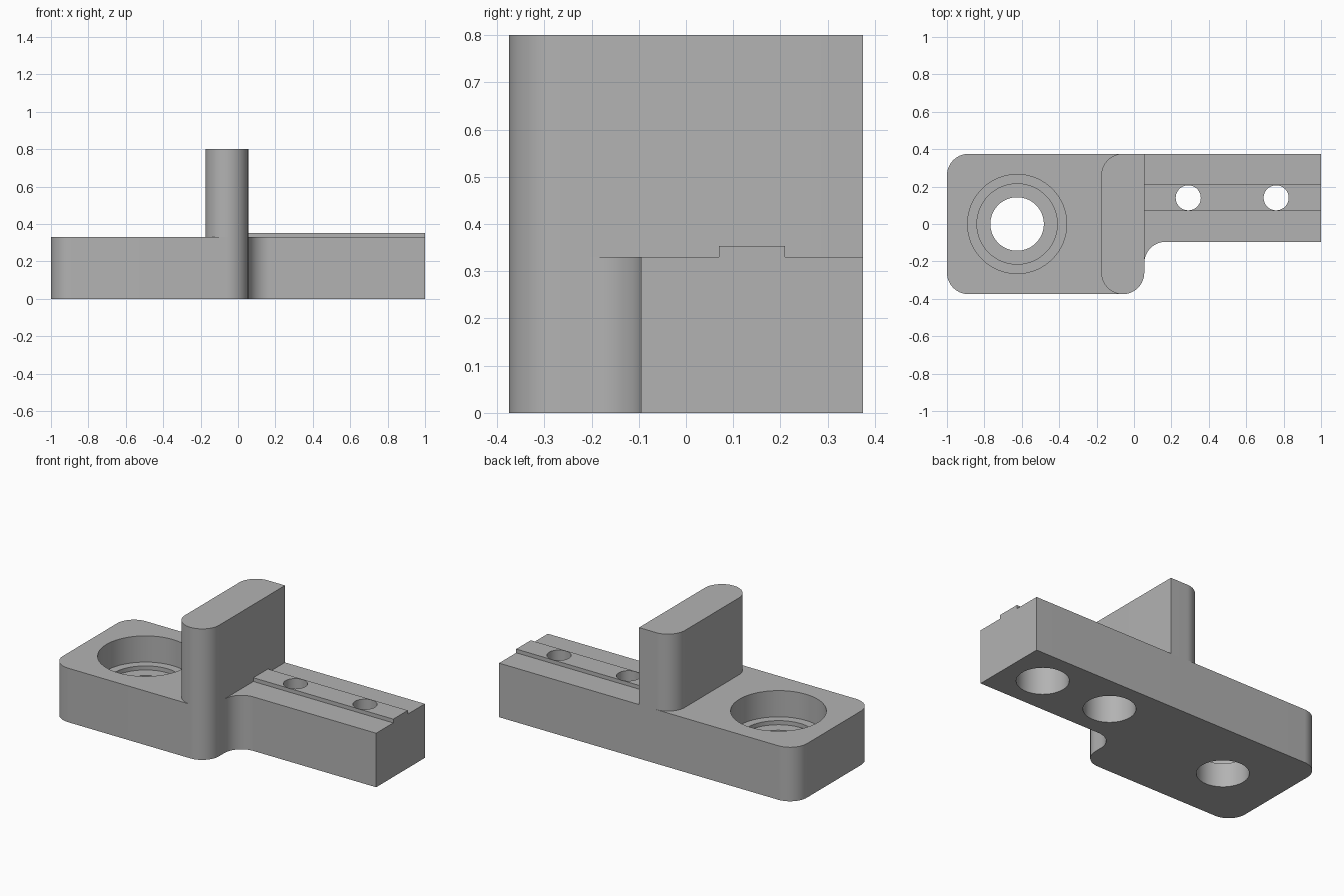
import bpy
import bmesh
from math import cos, sin, pi, radians

cube = bpy.data.objects.get("Cube")
if cube:
    bpy.data.objects.remove(cube, do_unlink=True)

grey = bpy.data.materials.new("machined grey")
grey.use_nodes = True
grey.diffuse_color = (0.45, 0.45, 0.45, 1)
grey.node_tree.nodes["Principled BSDF"].inputs["Base Color"].default_value = grey.diffuse_color

BASE_TOP, WALL_TOP, RAIL_TOP = 0.33, 0.8, 0.353
BACK, FRONT = 0.375, -0.375
WALL_L, WALL_R = -0.175, 0.055
BAR_FRONT = -0.095
R = 0.115


def make_object(name, bm):
    bmesh.ops.recalc_face_normals(bm, faces=bm.faces)
    mesh = bpy.data.meshes.new(name)
    bm.to_mesh(mesh)
    bm.free()
    mesh.materials.append(grey)
    obj = bpy.data.objects.new(name, mesh)
    bpy.context.collection.objects.link(obj)
    return obj


def arc(cx, cy, start, end, steps=16):
    """Quarter-round corner points, angles in degrees."""
    angles = [radians(start + (end - start) * i / steps) for i in range(steps + 1)]
    return [(cx + R * cos(a), cy + R * sin(a)) for a in angles]


def extrude_outline(name, outline, z0, z1):
    bm = bmesh.new()
    face = bm.faces.new([bm.verts.new((x, y, z0)) for x, y in outline])
    grown = bmesh.ops.extrude_face_region(bm, geom=[face])["geom"]
    verts = [g for g in grown if isinstance(g, bmesh.types.BMVert)]
    bmesh.ops.translate(bm, verts=verts, vec=(0, 0, z1 - z0))
    return make_object(name, bm)


def stepped_cutter(x, y, profile, sides=64):
    """Closed turned solid from (radius, height) steps."""
    bm = bmesh.new()
    rings = [[bm.verts.new((x + r * cos(2 * pi * i / sides), y + r * sin(2 * pi * i / sides), z))
              for i in range(sides)] for r, z in profile]
    for low, high in zip(rings, rings[1:]):
        for i in range(sides):
            j = (i + 1) % sides
            bm.faces.new((low[i], low[j], high[j], high[i]))
    bm.faces.new(rings[0])
    bm.faces.new(rings[-1])
    cutter = make_object("bore_cutter", bm)
    cutter.hide_render = True
    return cutter


def cut(obj, cutter):
    mod = obj.modifiers.new("bore", "BOOLEAN")
    mod.operation = "DIFFERENCE"
    mod.solver = "EXACT"
    mod.object = cutter
    bpy.context.view_layer.objects.active = obj
    bpy.ops.object.modifier_apply(modifier=mod.name)


# Base: wide block on one side, narrow bar on the other, joined by a fillet
base = extrude_outline("base_block",
    arc(-1 + R, BACK - R, 90, 180)
    + arc(-1 + R, FRONT + R, 180, 270)
    + arc(WALL_R - R, FRONT + R, 270, 360)
    + arc(WALL_R + R, BAR_FRONT - R, 180, 90)
    + [(1, BAR_FRONT), (1, BACK)], 0, BASE_TOP)

# Upright wall: three rounded corners, one square corner at the back
wall = extrude_outline("upright_wall",
    arc(WALL_L + R, BACK - R, 90, 180)
    + arc(WALL_L + R, FRONT + R, 180, 270)[:-1]
    + arc(WALL_R - R, FRONT + R, 270, 360)
    + [(WALL_R, BACK)], BASE_TOP, WALL_TOP)

# Low guide rail along the bar
rail = extrude_outline("guide_rail",
    [(WALL_R, 0.07), (1, 0.07), (1, 0.21), (WALL_R, 0.21)], BASE_TOP, RAIL_TOP)

# Large stepped bore, open at the top
cutters = [stepped_cutter(-0.625, 0, [(0.143, -0.1), (0.143, 0.145), (0.215, 0.145),
                                      (0.215, 0.17), (0.265, 0.17), (0.265, 0.5)])]
cut(base, cutters[0])

# Screw holes through the rail, counterbored from below
for x in (0.29, 0.76):
    hole = stepped_cutter(x, 0.14, [(0.143, -0.1), (0.143, 0.2), (0.067, 0.2), (0.067, 0.5)])
    cut(base, hole)
    cut(rail, hole)
    cutters.append(hole)

for c in cutters:
    bpy.data.objects.remove(c, do_unlink=True)

# Smooth the rounds, keep the machined edges crisp
for obj in (base, wall, rail):
    bpy.ops.object.select_all(action="DESELECT")
    obj.select_set(True)
    bpy.context.view_layer.objects.active = obj
    bpy.ops.object.shade_smooth_by_angle(angle=radians(30))
